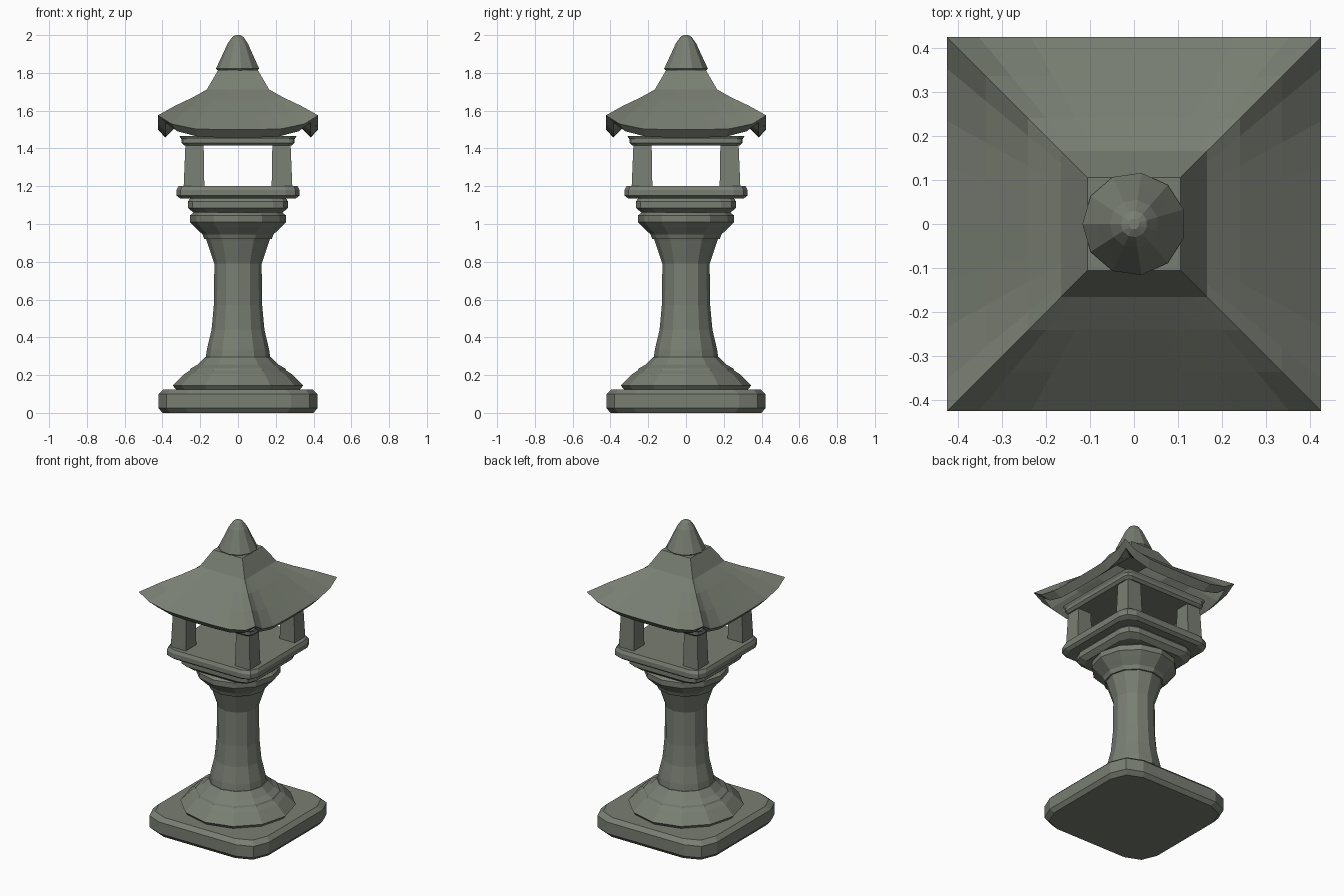
import bpy, bmesh, math

cube = bpy.data.objects.get("Cube")
if cube:
    bpy.data.objects.remove(cube, do_unlink=True)

stone = bpy.data.materials.new("weathered_grey_green_stone")
STONE_COLOUR = (0.19, 0.21, 0.17, 1)
stone.use_nodes = True
stone.diffuse_color = STONE_COLOUR
stone.node_tree.nodes["Principled BSDF"].inputs["Base Color"].default_value = STONE_COLOUR


def loft(name, loops, cap_start=True, cap_end=True):
    """Skin a stack of closed loops that share one point count."""
    bm = bmesh.new()
    rings = [[bm.verts.new(p) for p in loop] for loop in loops]
    n = len(rings[0])
    for low, high in zip(rings, rings[1:]):
        for i in range(n):
            j = (i + 1) % n
            bm.faces.new((low[i], low[j], high[j], high[i]))
    if cap_start:
        bm.faces.new(rings[0][::-1])
    if cap_end:
        bm.faces.new(rings[-1])
    bmesh.ops.recalc_face_normals(bm, faces=bm.faces[:])
    mesh = bpy.data.meshes.new(name)
    bm.to_mesh(mesh)
    bm.free()
    mesh.materials.append(stone)
    obj = bpy.data.objects.new(name, mesh)
    bpy.context.collection.objects.link(obj)
    return obj


def circle(radius, z, sides, phase=0.0):
    angles = [phase + math.tau * i / sides for i in range(sides)]
    return [(radius * math.cos(a), radius * math.sin(a), z) for a in angles]


def rounded_square(half, corner, z, steps=2):
    """Square loop whose corners are cut by a coarse arc."""
    c = half - corner
    loop = []
    for q, (sx, sy) in enumerate(((1, 1), (-1, 1), (-1, -1), (1, -1))):
        for s in range(steps + 1):
            a = math.pi / 2 * (q + s / steps)
            loop.append((sx * c + corner * math.cos(a), sy * c + corner * math.sin(a), z))
    return loop


def lathe(name, profile, sides, phase=0.0):
    return loft(name, [circle(r, z, sides, phase) for r, z in profile])


def slab(name, profile, corner):
    return loft(name, [rounded_square(h, corner, z) for h, z in profile])


# Footing
slab("base_slab", [(0.40, 0), (0.42, 0.025), (0.42, 0.10), (0.395, 0.125)], 0.14)

# Turned pedestal: foot mouldings, waisted shaft and collar
lathe("foot_moulding", [(0.325, 0.12), (0.345, 0.145), (0.285, 0.205), (0.255, 0.225),
                        (0.25, 0.235), (0.215, 0.255), (0.175, 0.295)], 12)
lathe("column_shaft", [(0.172, 0.28), (0.165, 0.335), (0.14, 0.44), (0.128, 0.57),
                       (0.125, 0.79), (0.165, 0.91), (0.185, 0.96)], 12)
lathe("column_collar", [(0.178, 0.92), (0.188, 0.945), (0.23, 0.985), (0.255, 1.01),
                        (0.255, 1.045), (0.235, 1.06), (0.235, 1.08)], 12)

# Lantern chamber
slab("chamber_support", [(0.235, 1.06), (0.265, 1.085), (0.265, 1.12), (0.25, 1.14)], 0.08)
slab("chamber_floor", [(0.305, 1.135), (0.325, 1.15), (0.325, 1.18), (0.315, 1.20)], 0.07)
for sx, side in ((1, "left"), (-1, "right")):
    for sy, end in ((-1, "front"), (1, "back")):
        def post_loop(outer, inner, z):
            return [(sx * x, sy * y, z) for x, y in
                    ((inner, inner), (outer, inner), (outer, outer), (inner, outer))]
        loft(f"post_{end}_{side}", [post_loop(0.288, 0.178, 1.19), post_loop(0.278, 0.182, 1.43)])
slab("chamber_ceiling", [(0.285, 1.415), (0.30, 1.43), (0.30, 1.45), (0.31, 1.465)], 0.03)

# Roof: square rings, each raised towards its corners
SPREAD = ((0, 0), (0.3, 0.01), (0.55, 0.06), (0.83, 0.4), (1, 1))
EDGE = [(-t, f) for t, f in SPREAD[:0:-1]] + list(SPREAD[:-1])


def roof_loop(half, z, lift):
    loop = []
    for q in range(4):
        c, s = round(math.cos(q * math.pi / 2)), round(math.sin(q * math.pi / 2))
        for t, f in EDGE:
            x, y = half * t, -half
            loop.append((c * x - s * y, s * x + c * y, z + lift * f))
    return loop


ROOF_PROFILE = [(0.10, 1.76, 0), (0.16, 1.66, 0), (0.26, 1.58, 0.02), (0.385, 1.458, 0.08),
                (0.424, 1.50, 0.075), (0.335, 1.575, 0.05), (0.24, 1.655, 0.015),
                (0.165, 1.712, 0), (0.105, 1.815, 0)]
loft("roof", [roof_loop(*p) for p in ROOF_PROFILE])

# Finial
lathe("finial", [(0.10, 1.805), (0.117, 1.822), (0.085, 1.89), (0.055, 1.955),
                 (0.03, 1.99), (0.012, 2.0)], 11, math.pi)
